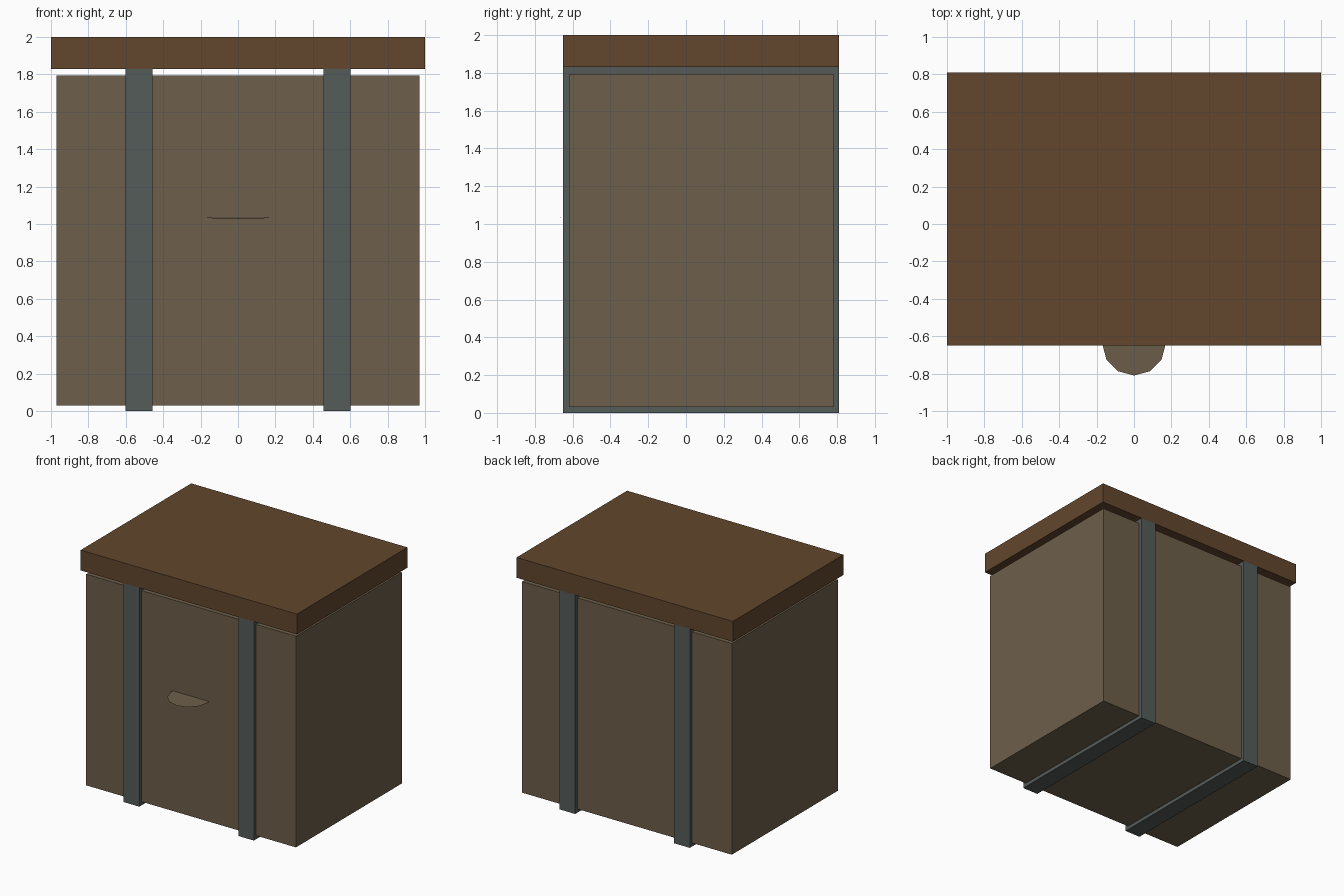
import bpy, bmesh, math
from mathutils import Vector

default = bpy.data.objects.get("Cube")
if default:
    bpy.data.objects.remove(default, do_unlink=True)


def make_material(name, rgb):
    mat = bpy.data.materials.new(name)
    mat.use_nodes = True
    color = (*rgb, 1.0)
    mat.diffuse_color = color
    mat.node_tree.nodes["Principled BSDF"].inputs["Base Color"].default_value = color
    return mat


def add_object(name, bm, mat):
    mesh = bpy.data.meshes.new(name)
    bm.to_mesh(mesh)
    bm.free()
    mesh.materials.append(mat)
    obj = bpy.data.objects.new(name, mesh)
    bpy.context.scene.collection.objects.link(obj)
    return obj


def box(name, low, high, mat):
    low, high = Vector(low), Vector(high)
    bm = bmesh.new()
    bmesh.ops.create_cube(bm, size=1)
    bmesh.ops.scale(bm, vec=high - low, verts=bm.verts)
    bmesh.ops.translate(bm, vec=(low + high) / 2, verts=bm.verts)
    return add_object(name, bm, mat)


wood = make_material("tan wood", (0.153, 0.114, 0.069))
lid_wood = make_material("brown wood", (0.122, 0.061, 0.026))
metal = make_material("grey metal", (0.089, 0.107, 0.102))

FRONT, BACK, RIM = -0.65, 0.81, 1.83

# Body and overhanging lid
box("body", (-0.97, FRONT + 0.03, 0.03), (0.97, BACK - 0.03, 1.795), wood)
box("lid", (-1, FRONT, RIM), (1, BACK, 2), lid_wood)

# Bands wrapped around the body, holding the lid
for side, x in (("right", -0.53), ("left", 0.53)):
    box(side + "_band", (x - 0.072, FRONT, 0), (x + 0.072, BACK, RIM), metal)

# Thin half-round handle, drooping slightly towards its front
bm = bmesh.new()
radius = 0.17
arc = [math.pi * (1 + i / 6) for i in range(7)]
rim = [bm.verts.new((radius * math.cos(a), -0.64 + radius * math.sin(a),
                     1.034 + 0.006 * math.sin(a))) for a in arc]
# Root edge set just inside the front wall
root = [bm.verts.new((x, FRONT + 0.04, 1.035)) for x in (radius, -radius)]
bm.faces.new(rim + root)
bm.normal_update()
add_object("handle", bm, wood)
